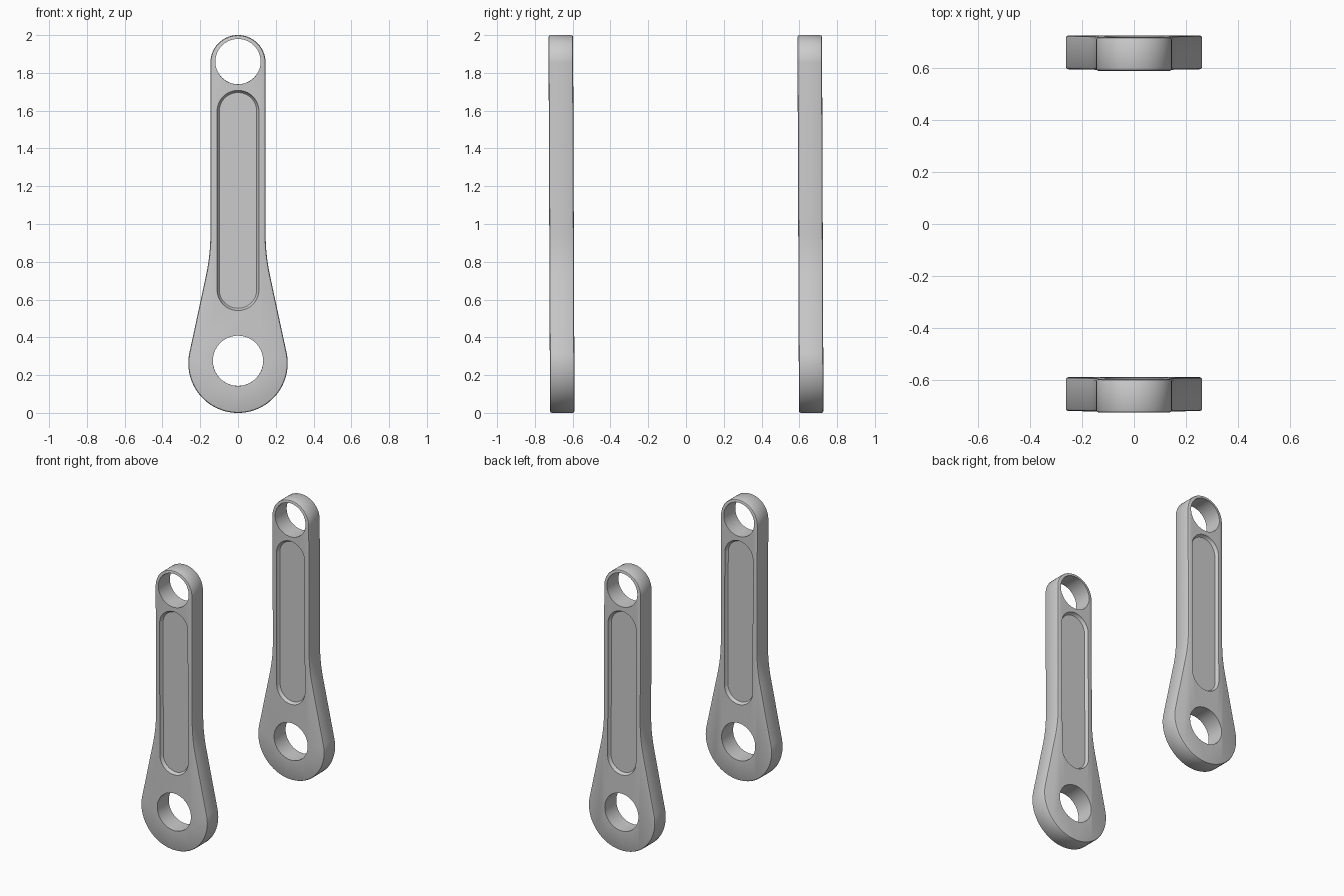
import bpy, bmesh
from math import sin, cos, pi, radians
from mathutils import Vector

if "Cube" in bpy.data.objects:
    bpy.data.objects.remove(bpy.data.objects["Cube"])

H = 0.065        # half thickness of an arm
TILT = 0.004     # slight lean of the arms


def arc(cx, cz, r, a0, a1, n):
    return [Vector((cx + r * cos(a0 + (a1 - a0) * i / n),
                    cz + r * sin(a0 + (a1 - a0) * i / n))) for i in range(n + 1)]


def inset(pts, d):
    # move a counter-clockwise outline inwards
    out = []
    for i, p in enumerate(pts):
        t = (pts[(i + 1) % len(pts)] - pts[i - 1]).normalized()
        out.append(p + Vector((-t.y, t.x)) * d)
    return out


def loft(name, pts, layers):
    # closed solid from one outline stacked along y, layers = (y, inset)
    bm = bmesh.new()
    rings = [[bm.verts.new((p.x, y, p.y)) for p in inset(pts, d)] for y, d in layers]
    n = len(pts)
    for a, b in zip(rings, rings[1:]):
        for i in range(n):
            j = (i + 1) % n
            bm.faces.new((a[i], a[j], b[j], b[i]))
    bm.faces.new(rings[0])
    bm.faces.new(rings[-1])
    bmesh.ops.recalc_face_normals(bm, faces=bm.faces)
    me = bpy.data.meshes.new(name)
    bm.to_mesh(me)
    bm.free()
    ob = bpy.data.objects.new(name, me)
    bpy.context.collection.objects.link(ob)
    return ob


# outline: big lower eye, flared neck, straight shank, small upper eye
A = radians(12)
R_LOW, R_TOP, R_NECK, Z_NECK = 0.263, 0.146, 1.07, 0.95
right = arc(0, R_LOW, R_LOW, -pi / 2, A, 40)
right += arc(R_TOP + R_NECK, Z_NECK, R_NECK, pi + A, pi, 16)
right += arc(0, 2 - R_TOP, R_TOP, 0, pi / 2, 28)
outline = right + [Vector((-p.x, p.y)) for p in reversed(right[1:-1])]

rim = [(-H, 0.009), (-H + 0.003, 0.003), (-H + 0.009, 0)]
arm = loft("front_crank_arm", outline, rim + [(-y, d) for y, d in reversed(rim)])

# cutters: two through holes and a shallow slot on each face
through = [(-0.2, 0), (0.2, 0)]
slot = arc(0, 1.597, 0.111, 0, pi, 32) + arc(0, 0.653, 0.111, pi, 2 * pi, 32)
pocket = [(H - 0.022, 0.012), (H - 0.016, 0.006), (H - 0.008, 0.003), (H, 0), (H + 0.03, 0)]
cutters = [
    loft("upper_hole_cutter", arc(0, 1.86, 0.12, 0, 2 * pi, 64)[:-1], through),
    loft("lower_hole_cutter", arc(0, 0.276, 0.133, 0, 2 * pi, 64)[:-1], through),
    loft("back_slot_cutter", slot, pocket),
    loft("front_slot_cutter", slot, [(-y, d) for y, d in pocket]),
]
bpy.context.view_layer.objects.active = arm
arm.select_set(True)
for c in cutters:
    c.hide_render = True
    m = arm.modifiers.new(c.name, 'BOOLEAN')
    m.operation = 'DIFFERENCE'
    m.solver = 'EXACT'
    m.object = c
    bpy.ops.object.modifier_apply(modifier=m.name)
for c in cutters:
    bpy.data.objects.remove(c)
bpy.ops.object.shade_smooth_by_angle(angle=radians(35))

# pair of identical arms, front and back
back = arm.copy()
back.data = arm.data.copy()
back.name = "back_crank_arm"
bpy.context.collection.objects.link(back)
for ob, y in ((arm, -0.659), (back, 0.659)):
    ob.rotation_euler.x = TILT
    ob.location.y = y + sin(TILT)
